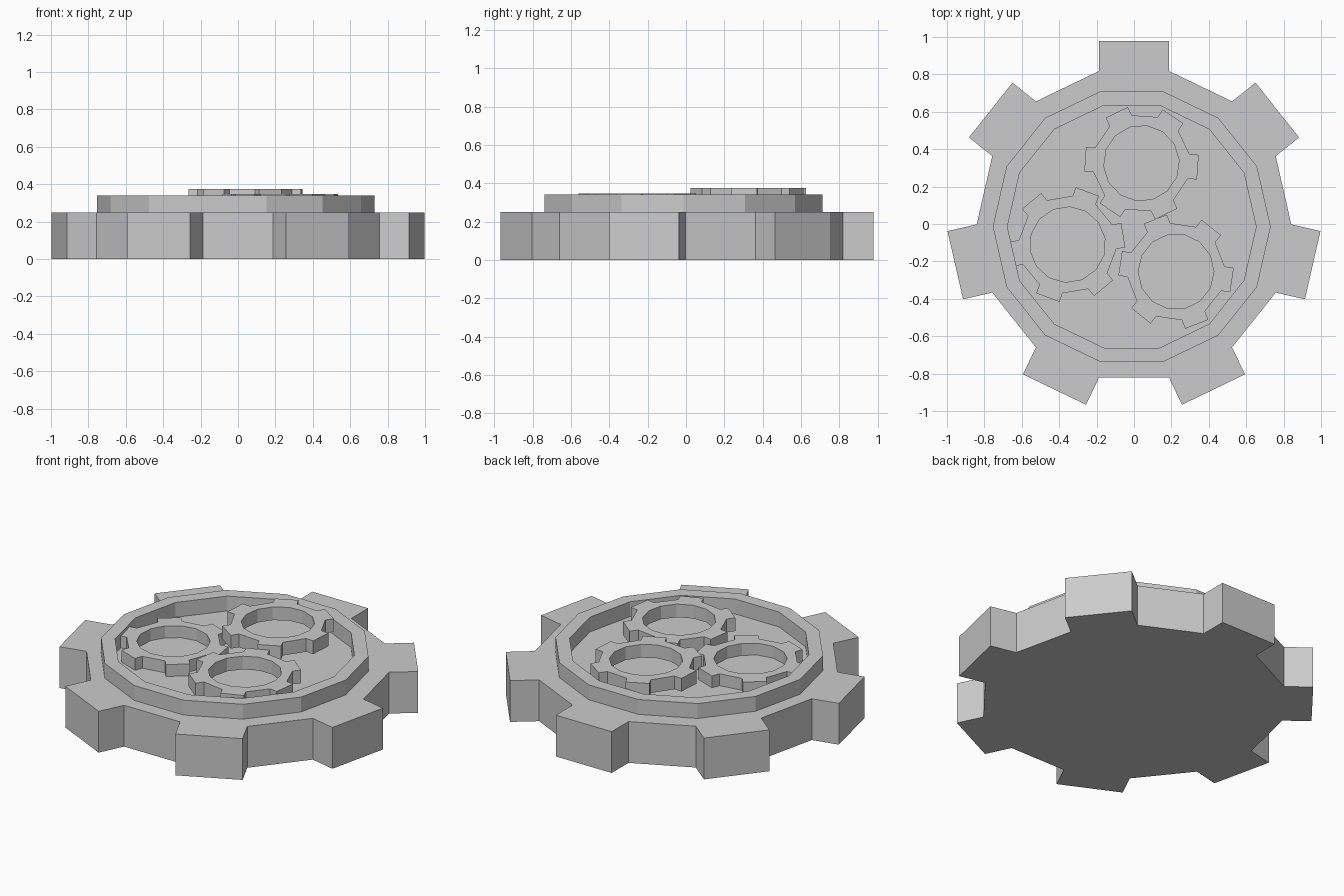
import bpy, bmesh
from math import sin, cos, pi, radians, atan2, hypot

cube = bpy.data.objects.get("Cube")
if cube:
    bpy.data.objects.remove(cube, do_unlink=True)

grey = bpy.data.materials.new("plain_grey")
grey.use_nodes = True
colour = (0.6, 0.6, 0.6, 1)
grey.diffuse_color = colour
grey.node_tree.nodes["Principled BSDF"].inputs["Base Color"].default_value = colour


def polygon(radius, sides, phase=0.0):
    return [(radius * cos(phase + 2 * pi * i / sides),
             radius * sin(phase + 2 * pi * i / sides)) for i in range(sides)]


def gear_outline(teeth, tip, root, half_width, phase):
    """Straight-sided teeth joined by flat valleys."""
    points = []
    for i in range(teeth):
        a = phase + 2 * pi * i / teeth
        for r, w in ((root, -half_width), (tip, -half_width),
                     (tip, half_width), (root, half_width)):
            points.append((r * cos(a) - w * sin(a), r * sin(a) + w * cos(a)))
    return points


def finish(name, bm, location):
    bmesh.ops.recalc_face_normals(bm, faces=bm.faces)
    mesh = bpy.data.meshes.new(name)
    bm.to_mesh(mesh)
    bm.free()
    mesh.materials.append(grey)
    obj = bpy.data.objects.new(name, mesh)
    obj.location = location
    bpy.context.collection.objects.link(obj)


def solid(name, outline, height, location):
    bm = bmesh.new()
    face = bm.faces.new([bm.verts.new((x, y, 0)) for x, y in outline])
    top = bmesh.ops.extrude_face_region(bm, geom=[face], use_keep_orig=True)
    moved = [g for g in top["geom"] if isinstance(g, bmesh.types.BMVert)]
    bmesh.ops.translate(bm, vec=(0, 0, height), verts=moved)
    finish(name, bm, location)


def ring(name, outer, inner, height, location):
    """Prism with a polygonal hole right through it."""
    bm = bmesh.new()
    edges = []
    for loop in (outer, inner):
        verts = [bm.verts.new((x, y, 0)) for x, y in loop]
        edges += [bm.edges.new((v, verts[i - 1])) for i, v in enumerate(verts)]
    bmesh.ops.triangle_fill(bm, edges=edges, use_beauty=True, use_dissolve=False)
    faces = list(bm.faces)
    top = bmesh.ops.extrude_face_region(bm, geom=faces, use_keep_orig=True)
    moved = [g for g in top["geom"] if isinstance(g, bmesh.types.BMVert)]
    bmesh.ops.translate(bm, vec=(0, 0, height), verts=moved)
    finish(name, bm, location)


# Large seven-toothed base
solid("base_gear", gear_outline(7, 0.98, 0.82, 0.187, pi / 2), 0.25, (0, -0.002, 0))

# Raised rim on the base
ring("raised_rim", polygon(0.743, 14), polygon(0.665, 14), 0.09, (-0.012, -0.014, 0.25))

# Three small six-toothed gears at stepped heights
thickness = 0.08
for name, x, y, top, turn in (("rear_small_gear", 0.04, 0.325, 0.375, 56),
                              ("right_small_gear", -0.355, -0.11, 0.322, 9.5),
                              ("left_small_gear", 0.225, -0.255, 0.347, 51.5)):
    phase = radians(turn)
    ring(name, gear_outline(6, 0.302, 0.253, 0.066, phase),
         polygon(0.202, 14, phase), thickness, (x, y, top - thickness))
